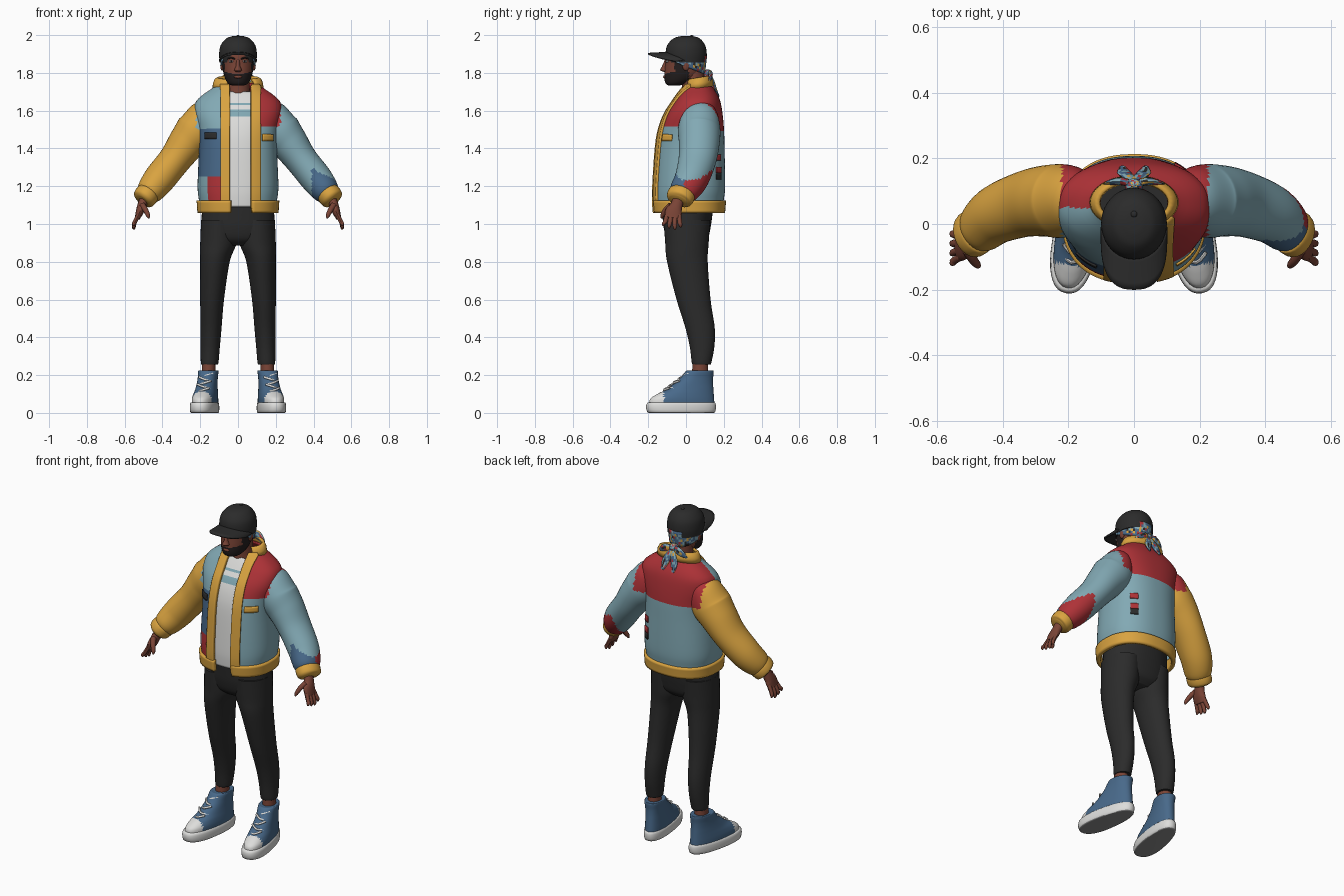
import bpy, bmesh, math, random
from mathutils import Vector, Matrix

random.seed(4)
if "Cube" in bpy.data.objects:
    bpy.data.objects.remove(bpy.data.objects["Cube"])

PALETTE = {"light_blue": "82A9B4", "denim": "48698A", "yellow": "D9A340", "red": "AE3237",
           "charcoal": "2B2B2B", "white": "DDDDDB", "skin": "7A4436", "hair": "231E1E",
           "grey": "8C8C8C"}
NAMES = list(PALETTE)
MATS = []
for key, code in PALETTE.items():
    srgb = [int(code[i:i + 2], 16) / 255 for i in (0, 2, 4)]
    col = [((c + 0.055) / 1.055) ** 2.4 for c in srgb] + [1]
    m = bpy.data.materials.new(key)
    m.use_nodes = True
    m.diffuse_color = col
    bsdf = m.node_tree.nodes["Principled BSDF"]
    bsdf.inputs["Base Color"].default_value = col
    bsdf.inputs["Roughness"].default_value = 0.8
    MATS.append(m)
made = []


def spline(rows, k=6):
    """Catmull-Rom through tuples of any length."""
    out = []
    for i in range(len(rows) - 1):
        a, b, c, d = (rows[max(0, min(len(rows) - 1, i + j))] for j in (-1, 0, 1, 2))
        for s in range(k):
            t = s / k
            out.append(tuple(q + t * (r - p) / 2 + t * t * (p - 2.5 * q + 2 * r - w / 2)
                             + t ** 3 * (1.5 * (q - r) + (w - p) / 2)
                             for p, q, r, w in zip(a, b, c, d)))
    return out + [tuple(rows[-1])]


def skin_grid(name, rings, color, closed=True, thick=0):
    """Bridge rings of points; color is a name or a rule (centre, normal) -> name."""
    bm = bmesh.new()
    vs = [[bm.verts.new(p) for p in r] for r in rings]
    n = len(vs[0])
    for a, b in zip(vs, vs[1:]):
        for i in range(n if closed else n - 1):
            j = (i + 1) % n
            bm.faces.new((a[i], a[j], b[j], b[i]))
    if closed and not thick:
        bm.faces.new(vs[0])
        bm.faces.new(vs[-1])
    bmesh.ops.recalc_face_normals(bm, faces=bm.faces)
    for f in bm.faces:
        c = color if isinstance(color, str) else color(f.calc_center_median(), f.normal)
        f.material_index = NAMES.index(c)
        f.smooth = True
    me = bpy.data.meshes.new(name)
    bm.to_mesh(me)
    bm.free()
    ob = bpy.data.objects.new(name, me)
    for m in MATS:
        me.materials.append(m)
    bpy.context.collection.objects.link(ob)
    if thick:
        mod = ob.modifiers.new("thickness", "SOLIDIFY")
        mod.thickness, mod.offset = thick, 0
    made.append(ob)
    return ob


def power(v, e):
    return math.copysign(abs(v) ** e, v)


def oval(row, t, e=1.0, off=0, egg=0):
    z, cx, yf, yb, rx = row
    s, c = power(math.sin(t), e), power(math.cos(t), e)
    return Vector((cx + (rx + off) * s * (1 + egg * c), (yf + yb) / 2 - ((yb - yf) / 2 + off) * c, z))


def stack(name, rows, color, n=40, e=1.0, egg=0, k=6):
    """Horizontal ovals: (z, centre x, front y, back y, half width)."""
    return skin_grid(name, [[oval(r, math.tau * i / n, e, 0, egg) for i in range(n)]
                            for r in spline(rows, k)], color)


def tube(name, pts, color, n=16, k=6):
    """Tapered limb along points: (x, y, z, radius across y, other radius)."""
    pts = spline(pts, k)
    rings = []
    for i, p in enumerate(pts):
        d = Vector(pts[min(i + 1, len(pts) - 1)][:3]) - Vector(pts[max(i - 1, 0)][:3])
        d.normalize()
        a = (Vector((0, 1, 0)) - d * d.y).normalized()
        b = d.cross(a)
        rings.append([Vector(p[:3]) + a * p[3] * math.cos(math.tau * j / n)
                      + b * p[4] * math.sin(math.tau * j / n) for j in range(n)])
    return skin_grid(name, rings, color)


def ball(name, loc, size, color):
    x, y, z = loc
    a, b, c = size
    rows = [(z - c * math.cos(h), x, y - b * math.sin(h), y + b * math.sin(h), a * math.sin(h))
            for h in (math.pi * (i + 0.1) / 10.2 for i in range(11))]
    return stack(name, rows, color, 16, k=1)


# Jacket torso shape, shared by shirt, shell, trims and patches
TORSO = spline([(1.06, 0, -.16, .19, .198), (1.12, 0, -.165, .195, .202), (1.2, 0, -.165, .203, .21),
                (1.4, 0, -.152, .2, .203), (1.5, 0, -.135, .197, .21), (1.58, 0, -.105, .19, .227),
                (1.64, 0, -.067, .18, .222), (1.68, 0, -.04, .165, .185), (1.72, 0, -.01, .14, .128),
                (1.75, 0, .01, .12, .1)])
BOX = 0.85


def torso_row(z):
    for a, b in zip(TORSO, TORSO[1:]):
        if z <= b[0]:
            f = (z - a[0]) / (b[0] - a[0])
            return tuple(p + f * (q - p) for p, q in zip(a, b))
    return TORSO[-1]


def angle(x, z):
    return math.asin(power(max(-.9, min(.9, x / torso_row(z)[4])), 1 / BOX))


def patch(name, xa, xb, z0, z1, off, color, thick=.006, nx=10, wrap=False, back=False):
    """Piece of the torso surface between two x values, round the back if wrap."""
    nz = max(2, round((z1 - z0) / .012))
    rings = []
    for i in range(nz + 1):
        z = z0 + (z1 - z0) * i / nz
        a, b = angle(xa, z), angle(xb, z) + (math.tau if wrap else 0)
        if back:
            a, b = math.pi - a, math.pi - b
        rings.append([oval(torso_row(z), a + (b - a) * j / nx, BOX, off) for j in range(nx + 1)])
    return skin_grid(name, rings, color, False, thick)


def jacket_color(c, n=None):
    if c.z > 1.515 and c.x > 0 or c.z > 1.49 and c.y > .05:
        return "red"
    if c.y < 0 and c.x < 0 and c.z < 1.5:
        if c.z > 1.25:
            return "denim"
        return "red" if c.x > -.155 else "light_blue"
    return "light_blue"


patch("shirt", -.13, .13, 1.09, 1.70, -.014,
      lambda c, n: "light_blue" if 1.565 < c.z < 1.61 or 1.63 < c.z < 1.64 else "white", nx=24)
patch("jacket_shell", .1, -.075, 1.07, 1.745, 0, jacket_color, .008, 100, True)
patch("jacket_hem", .07, -.035, 1.06, 1.125, .006, "yellow", .022, 80, True)
patch("right_placket", -.088, -.042, 1.08, 1.735, .006, "yellow", .02)
patch("left_placket", .066, .114, 1.08, 1.735, .006, "yellow", .02)
patch("right_pocket", -.17, -.11, 1.45, 1.485, .007, "charcoal")
patch("left_pocket", .125, .18, 1.44, 1.475, .007, "yellow")
for i, (z, col) in enumerate(((1.335, "red"), (1.27, "red"), (1.235, "charcoal"))):
    patch("back_badge_%d" % i, .12, .155, z, z + .033, .007, col, back=True)

# Collar rises toward the back of the neck
ring = []
for i in range(29):
    t = angle(.085, 1.73) + (angle(-.06, 1.73) + math.tau - angle(.085, 1.73)) * i / 28
    p = oval(torso_row(1.735), t, 1, .004)
    ring.append(p + Vector((0, 0, .02 * (1 - math.cos(t)) / 2)))
skin_grid("collar", [[p + Vector(((p.x) * s, (p.y - .06) * s, h)) for p in ring]
                     for s, h in ((.1, -.025), (.08, 0), (0, .02), (-.1, .025))], "yellow", False, .014)


def left_sleeve_color(c, n):
    if abs(c.x) < .225 and c.z > 1.5:
        return jacket_color(c)
    if c.z < 1.29 - .5 * (c.x - .4) and c.x > .39:
        return "red" if n.y > -.1 else "denim"
    return "light_blue"


def right_sleeve_color(c, n):
    return jacket_color(c) if abs(c.x) < .22 and c.z > 1.5 else "yellow"


# Arms, legs and feet, once per side
for s, side in ((1, "left"), (-1, "right")):
    def flip(pts):
        return [(s * p[0],) + tuple(p[1:]) for p in pts]

    tube(side + "_sleeve", flip([(.14, .075, 1.615, .06, .05), (.18, .075, 1.575, .095, .085),
                                 (.215, .07, 1.5, .112, .112), (.27, .07, 1.43, .108, .1),
                                 (.335, .06, 1.34, .1, .086), (.415, .03, 1.24, .09, .084),
                                 (.465, -.01, 1.175, .078, .072), (.485, -.025, 1.15, .06, .055)]),
         left_sleeve_color if s > 0 else right_sleeve_color, 40, 8)
    tube(side + "_cuff", flip([(.472, -.017, 1.168, .06, .055), (.48, -.022, 1.158, .073, .064),
                               (.5, -.037, 1.132, .07, .06), (.508, -.042, 1.122, .05, .04)]), "yellow", 24)
    tube(side + "_palm", flip([(.49, -.035, 1.15, .03, .024), (.508, -.05, 1.1, .032, .024),
                               (.52, -.065, 1.065, .045, .021), (.533, -.07, 1.03, .042, .014)]), "skin")
    for i in range(4):
        u = i - 1.5
        drop = .012 * abs(u - .3)
        tube("%s_finger_%d" % (side, i), flip([(.526, -.068 + u * .021, 1.05, .012, .012),
             (.546, -.072 + u * .026, 1.01, .012, .011), (.552, -.074 + u * .03, .98 + drop, .01, .01),
             (.55, -.074 + u * .031, .968 + drop, .004, .004)]), "skin", 8, 3)
    tube(side + "_thumb", flip([(.507, -.08, 1.1, .016, .016), (.49, -.108, 1.075, .014, .014),
                                (.476, -.125, 1.045, .011, .011), (.473, -.13, 1.03, .004, .004)]), "skin", 8, 3)

    stack(side + "_trouser_leg", [(1.02, s * .1, -.118, .128, .095), (.9, s * .104, -.11, .12, .096),
                                  (.8, s * .122, -.1, .115, .078), (.6, s * .137, -.05, .13, .063),
                                  (.45, s * .143, -.003, .152, .056), (.35, s * .147, .02, .15, .051),
                                  (.27, s * .15, .03, .135, .047), (.255, s * .15, .035, .13, .043)], "charcoal")
    stack(side + "_ankle", [(.17, s * .157, .03, .12, .036), (.27, s * .155, .035, .115, .036)], "skin", 20)

    shoe = [stack(side + "_sole", [(0, 0, -.265, .075, .06), (.004, 0, -.278, .085, .067),
                                   (.03, 0, -.285, .09, .069), (.052, 0, -.28, .087, .066),
                                   (.056, 0, -.27, .08, .06)],
                  lambda c, n: "grey" if n.z < -.7 else "white", e=.85, egg=.1, k=2),
            stack(side + "_shoe_upper", [(.045, 0, -.27, .082, .062), (.075, 0, -.262, .08, .062),
                                         (.1, 0, -.225, .078, .059), (.125, 0, -.175, .076, .055),
                                         (.155, 0, -.135, .074, .052), (.185, 0, -.1, .074, .051),
                                         (.222, 0, -.07, .077, .052), (.224, 0, -.055, .066, .042)],
                  lambda c, n: "white" if c.y < -.2 else "denim", e=.9, egg=.05)]
    for i in range(5):
        y, z = -.19 + .026 * i, .12 + .019 * i
        w = .012 * (-1) ** i
        shoe.append(tube("%s_lace_%d" % (side, i), [(-.034, y + .025, z - w, .006, .006),
                         (0, y, z, .006, .006), (.034, y + .025, z + w, .006, .006)], "white", 8, 3))
    for ob in shoe:
        ob.data.transform(Matrix.Translation((s * .157, .07, 0)) @ Matrix.Rotation(s * math.radians(10), 4, "Z"))

stack("trouser_hips", [(1.13, 0, -.13, .15, .185), (1.05, 0, -.125, .14, .192), (.98, 0, -.118, .13, .194),
                       (.92, 0, -.1, .115, .17), (.885, 0, -.06, .08, .1)], "charcoal", e=.9)

# Head, with the beard painted along the jaw
stack("neck", [(1.62, 0, -.025, .11, .07), (1.72, 0, -.02, .1, .062), (1.82, 0, -.03, .095, .062)], "skin", 28)


def face_color(c, n):
    beard = c.z < 1.797 + .25 * max(0, abs(c.x) - .03) and c.y < .015
    sideburn = abs(c.x) > .062 and c.z < 1.86 and -.06 < c.y < 0
    return "hair" if beard or sideburn else "skin"


HEAD = [(1.732, 0, -.09, -.04, .028), (1.742, 0, -.106, 0, .05), (1.765, 0, -.114, .05, .066),
        (1.8, 0, -.114, .085, .077), (1.85, 0, -.11, .1, .083), (1.9, 0, -.108, .103, .085),
        (1.95, 0, -.08, .08, .07)]
stack("head", HEAD, face_color, 56, k=8)
stack("nose", [(1.806, 0, -.12, -.09, .014), (1.815, 0, -.137, -.09, .02), (1.835, 0, -.127, -.09, .012),
               (1.87, 0, -.112, -.09, .009)], "skin", 16)
ball("lips", (0, -.113, 1.779), (.022, .008, .008), "skin")
for s, side in ((1, "left"), (-1, "right")):
    ball(side + "_eye", (s * .035, -.099, 1.861), (.014, .008, .006), "white")
    ball(side + "_pupil", (s * .035, -.105, 1.861), (.005, .004, .005), "hair")
    tube(side + "_eyebrow", [(s * .016, -.11, 1.873, .005, .004), (s * .036, -.103, 1.88, .005, .004),
                             (s * .056, -.088, 1.874, .003, .003)], "hair", 8, 3)
    ball(side + "_ear", (s * .084, .0, 1.84), (.01, .02, .028), "skin")


# Patterned bandana under the cap, knotted behind
def pattern(c, n):
    return random.choice(["denim"] * 5 + ["light_blue"] * 3 + ["red", "yellow", "charcoal"])


def scarf_row(z, low):
    f = (z - 1.8) / .1
    return (z, 0, -.112, .093 + .012 * f, .082 + .006 * f)


skin_grid("bandana", [[oval(scarf_row(1.89 - (.03 + .065 * math.sin(math.pi * j / 36)) * i / 6, 0),
                            1.05 + (math.tau - 2.1) * j / 36, 1, .004) for j in range(37)]
                      for i in range(7)], pattern, False, .008)
ball("bandana_knot", (0, .115, 1.795), (.028, .024, .024), pattern)
for s, side in ((1, "left"), (-1, "right")):
    tube(side + "_bandana_loop", [(0, .115, 1.79, .01, .01), (s * .035, .13, 1.79, .012, .025),
                                  (s * .075, .125, 1.765, .008, .018), (s * .09, .12, 1.755, .003, .006)],
         pattern, 12, 3)
    tube(side + "_bandana_tail", [(s * .005, .12, 1.79, .012, .012), (s * .015, .142, 1.755, .009, .02),
                                  (s * .03, .155, 1.715, .008, .022), (s * .035, .175, 1.675, .003, .008)],
         pattern, 12, 3)

# Baseball cap
stack("cap_crown", [(1.855, 0, -.1, .106, .097), (1.9, 0, -.108, .11, .1), (1.945, 0, -.1, .102, .092),
                    (1.98, 0, -.07, .076, .065), (1.993, 0, -.035, .045, .035), (1.996, 0, -.005, .015, .01)],
      "charcoal")
ball("cap_button", (0, .03, 1.994), (.01, .01, .006), "charcoal")
brim = []
for j in range(6):
    f = j / 5
    row = []
    for i in range(25):
        t = math.radians(-85 + 170 * i / 24)
        c = math.cos(t)
        row.append(Vector((.097 * power(math.sin(t), 1 - .2 * f),
                           -.095 * c * (1 - f) - .2 * f * c ** .55, 1.862 + .045 * c - .006 * f)))
    brim.append(row)
skin_grid("cap_brim", brim, "charcoal", False, .01)

# Smooth shading with crisp edges
bpy.ops.object.select_all(action="DESELECT")
for ob in made:
    ob.select_set(True)
bpy.context.view_layer.objects.active = made[0]
bpy.ops.object.shade_smooth_by_angle(angle=math.radians(45))
